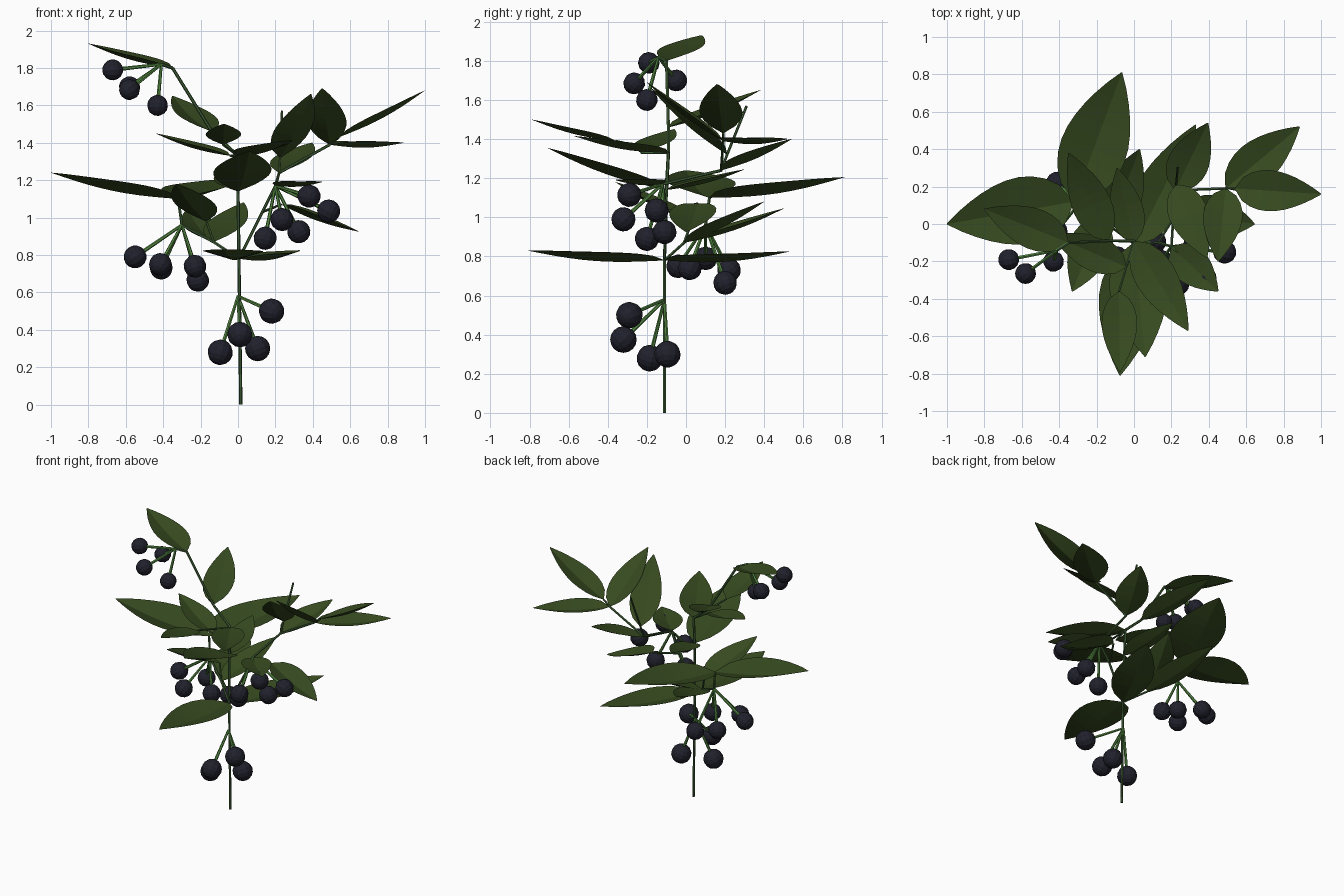
import bpy, bmesh, math
from mathutils import Vector, Matrix

cube = bpy.data.objects.get("Cube")
if cube:
    bpy.data.objects.remove(cube, do_unlink=True)


def material(name, color):
    mat = bpy.data.materials.new(name)
    mat.use_nodes = True
    mat.diffuse_color = (*color, 1)
    bsdf = next(n for n in mat.node_tree.nodes if n.type == "BSDF_PRINCIPLED")
    bsdf.inputs["Base Color"].default_value = (*color, 1)
    return mat


LEAF = material("leaf green", (0.037, 0.068, 0.014))
STEM = material("stem green", (0.055, 0.125, 0.04))
STALK = material("stalk green", (0.09, 0.25, 0.055))
BERRY = material("berry blue black", (0.015, 0.015, 0.026))


def finish(name, bm, mat):
    mesh = bpy.data.meshes.new(name)
    bm.to_mesh(mesh)
    bm.free()
    mesh.materials.append(mat)
    obj = bpy.data.objects.new(name, mesh)
    bpy.context.collection.objects.link(obj)


def add_rod(bm, start, end, r1, r2):
    """Tapered six-sided rod between two points."""
    a, b = Vector(start), Vector(end)
    d = b - a
    place = Matrix.Translation((a + b) / 2) @ d.to_track_quat("Z", "Y").to_matrix().to_4x4()
    bmesh.ops.create_cone(bm, cap_ends=True, segments=6, radius1=r1, radius2=r2,
                          depth=d.length, matrix=place)


def branch(name, points, radius):
    bm = bmesh.new()
    for a, b in zip(points, points[1:]):
        add_rod(bm, a, b, radius, radius * 0.95)
    finish(name, bm, STEM)


def leaf(name, base, tip, width, rows=10):
    """Pointed blade, folded up along its midrib and slightly arched."""
    base, tip = Vector(base), Vector(tip)
    axis = tip - base
    side = axis.cross(Vector((0, 0, 1))).normalized()
    up = side.cross(axis).normalized()
    bm = bmesh.new()
    previous = None
    for i in range(rows + 1):
        t = i / rows
        half = width / 2 * max(math.sin(math.pi * t ** 0.76), 0) ** 0.85
        half = max(half, 0.003)
        mid = base + axis * t - up * 0.04 * math.sin(math.pi * t) * axis.length
        lift = up * half * 0.3
        row = [bm.verts.new(p) for p in (mid - side * half + lift, mid, mid + side * half + lift)]
        if previous:
            for k in range(2):
                bm.faces.new((previous[k], previous[k + 1], row[k + 1], row[k]))
        previous = row
    bmesh.ops.recalc_face_normals(bm, faces=bm.faces)
    if sum(f.normal.z for f in bm.faces) < 0:
        bmesh.ops.reverse_faces(bm, faces=bm.faces)
    finish(name, bm, LEAF)


def berry_cluster(name, node, radius, centres):
    stalks, berries = bmesh.new(), bmesh.new()
    for c in centres:
        add_rod(stalks, node, c, 0.008, 0.011)
        aim = (Vector(c) - Vector(node)).to_track_quat("Z", "Y").to_matrix().to_4x4()
        bmesh.ops.create_uvsphere(berries, u_segments=12, v_segments=8, radius=radius,
                                  matrix=Matrix.Translation(c) @ aim)
    finish(name + "_stalks", stalks, STALK)
    finish(name + "_berries", berries, BERRY)


# Joints where leaves and side branches leave the stems
ROOT = (0.015, -0.11, 0)
FORK = (0.005, -0.11, 0.78)
MIDDLE = (0, -0.1, 1.14)
CROWN = (0, -0.09, 1.33)
UPPER = (-0.14, -0.09, 1.46)
TOP = (-0.35, -0.1, 1.8)
LEFT_INNER = (-0.13, -0.01, 0.87)
LEFT_NODE = (-0.3, 0.1, 0.96)
LEFT_END = (-0.32, 0.12, 1.1)
RIGHT_LOW = (0.13, -0.1, 1.03)
RIGHT_NODE = (0.2, -0.12, 1.17)
RIGHT_FORK = (0.22, 0.18, 1.24)
RIGHT_END = (0.49, 0.19, 1.39)
TWIG = (0.225, 0.21, 1.32)

# Blades that sit on a short leaf stalk
SHOOT = (-0.08, -0.36, 1.39)
SIDE_SHOOT = (-0.04, -0.23, 1.33)
LEFT_SHOOT = (-0.17, 0.03, 0.98)
RIGHT_SHOOT = (0.23, 0.06, 1.07)
END_SHOOT = (0.54, 0.19, 1.43)

# Stems
branch("main_stem", [ROOT, FORK, MIDDLE, CROWN, UPPER, TOP, (-0.41, -0.14, 1.82)], 0.009)
branch("left_branch", [FORK, LEFT_INNER, LEFT_NODE, LEFT_END], 0.008)
branch("right_branch", [FORK, RIGHT_LOW, RIGHT_NODE, RIGHT_FORK, RIGHT_END], 0.008)
branch("bare_twig", [RIGHT_FORK, TWIG, (0.235, 0.31, 1.57)], 0.007)
leaf_stalks = {"front": (CROWN, SHOOT), "side": (CROWN, SIDE_SHOOT), "left": (LEFT_INNER, LEFT_SHOOT),
               "right": (RIGHT_LOW, RIGHT_SHOOT), "end": (RIGHT_END, END_SHOOT)}
for label, ends in leaf_stalks.items():
    branch(label + "_leaf_stalk", ends, 0.007)

# Leaves: each joint with the tips and widths of its blades
leaf_groups = {
    "fork_leaf": (FORK, [((-0.075, -0.81, 0.83), 0.32), ((0.33, 0.53, 0.825), 0.27)]),
    "middle_leaf": (MIDDLE, [((0.06, -0.71, 1.355), 0.31), ((-0.09, 0.3, 1.245), 0.18)]),
    "crown_leaf": (CROWN, [((0.29, -0.57, 1.415), 0.22)]),
    "side_leaf": (SIDE_SHOOT, [((-0.44, -0.06, 1.45), 0.19)]),
    "shoot_leaf": (SHOOT, [((-0.075, -0.79, 1.5), 0.19)]),
    "upper_leaf": (UPPER, [((-0.35, 0.38, 1.65), 0.21)]),
    "top_leaf": (TOP, [((-0.8, 0.08, 1.93), 0.22)]),
    "left_shoot_leaf": (LEFT_SHOOT, [((-0.33, -0.36, 1.18), 0.23)]),
    "left_inner_leaf": (LEFT_INNER, [((0.03, 0.4, 1.08), 0.22), ((-0.27, 0.5, 1.045), 0.22)]),
    "left_end_leaf": (LEFT_END, [((-1, 0, 1.24), 0.36), ((-0.065, 0.81, 1.205), 0.36)]),
    "right_node_leaf": (RIGHT_NODE, [((0.45, -0.36, 1.19), 0.2)]),
    "right_shoot_leaf": (RIGHT_SHOOT, [((0.645, 0, 0.925), 0.24)]),
    "right_fork_leaf": (RIGHT_FORK, [((0.395, 0.54, 1.4), 0.22)]),
    "twig_leaf": (TWIG, [((0.39, -0.18, 1.66), 0.21)]),
    "right_end_leaf": (RIGHT_END, [((0.885, 0.52, 1.4), 0.23), ((0.45, -0.2, 1.69), 0.21)]),
    "end_shoot_leaf": (END_SHOOT, [((1, 0.16, 1.68), 0.22)]),
}
for label, (joint, blades) in leaf_groups.items():
    for n, (tip, width) in enumerate(blades):
        leaf(f"{label}_{n + 1}", joint, tip, width)

# Berry clusters
berry_cluster("lower", (0, -0.11, 0.58), 0.068, [
    (0.18, -0.29, 0.5), (0.01, -0.32, 0.375), (-0.095, -0.185, 0.28), (0.105, -0.095, 0.3)])
berry_cluster("left", LEFT_NODE, 0.061, [
    (-0.55, 0.1, 0.79), (-0.415, -0.04, 0.75), (-0.41, 0.22, 0.73),
    (-0.23, 0.02, 0.74), (-0.215, 0.2, 0.665)])
berry_cluster("right", RIGHT_NODE, 0.062, [
    (0.38, -0.29, 1.115), (0.485, -0.15, 1.035), (0.235, -0.32, 0.99),
    (0.325, -0.11, 0.925), (0.145, -0.2, 0.89)])
berry_cluster("top", (-0.41, -0.14, 1.82), 0.056, [
    (-0.67, -0.19, 1.79), (-0.58, -0.265, 1.685), (-0.58, -0.05, 1.7), (-0.43, -0.2, 1.6)])
